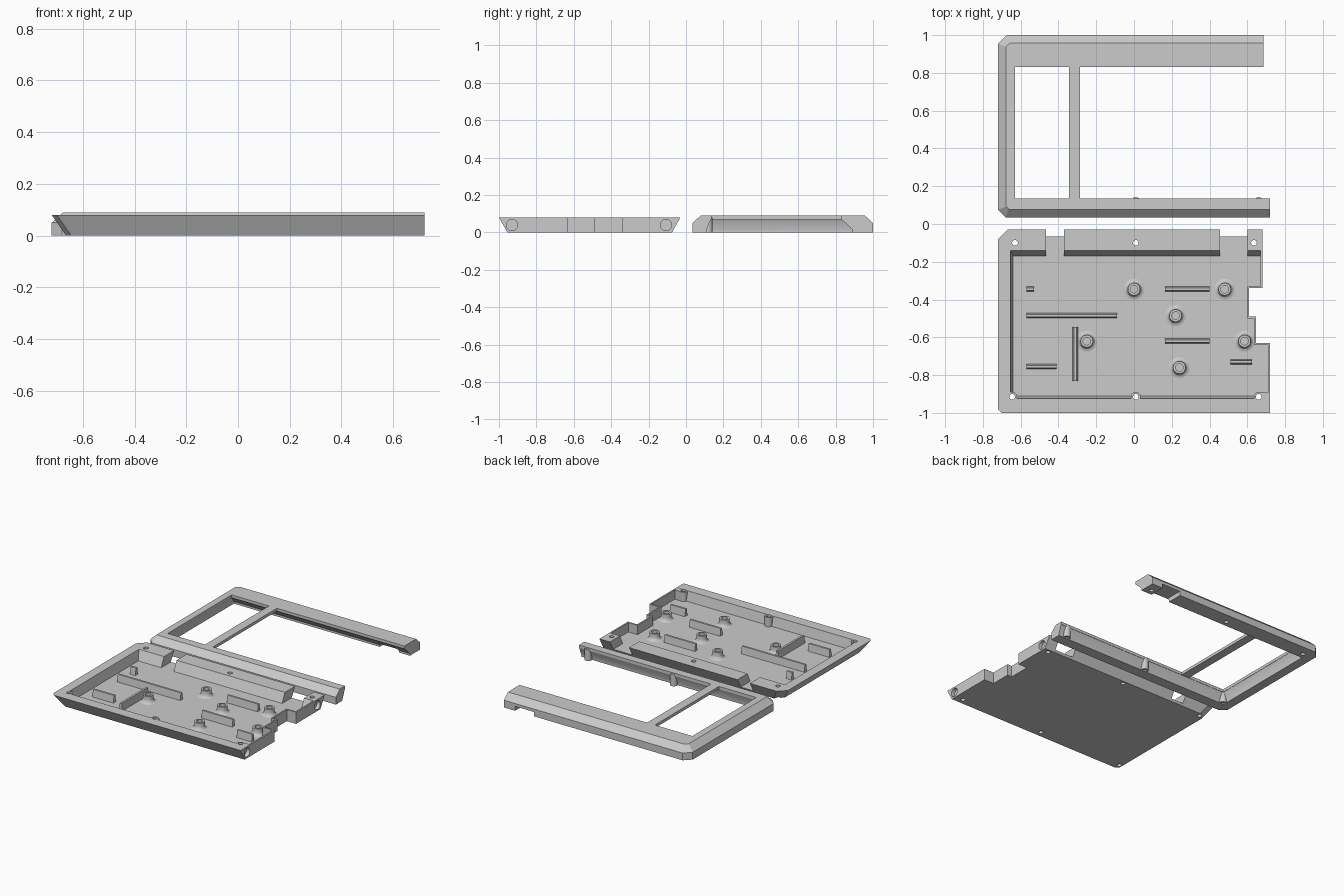
import bpy, bmesh, math
from mathutils import Matrix, Vector

cube = bpy.data.objects.get("Cube")
if cube:
    bpy.data.objects.remove(cube, do_unlink=True)

grey = bpy.data.materials.new("plain grey")
grey.use_nodes = True
colour = (0.6, 0.6, 0.6, 1)
grey.diffuse_color = colour
grey.node_tree.nodes["Principled BSDF"].inputs["Base Color"].default_value = colour


def make(name, bm):
    bmesh.ops.recalc_face_normals(bm, faces=bm.faces[:])
    mesh = bpy.data.meshes.new(name)
    bm.to_mesh(mesh)
    bm.free()
    mesh.materials.append(grey)
    obj = bpy.data.objects.new(name, mesh)
    bpy.context.collection.objects.link(obj)
    return obj


def loft(name, levels):
    """Solid through stacked outlines, given as (z, points)."""
    bm = bmesh.new()
    rings = [[bm.verts.new((x, y, z)) for x, y in pts] for z, pts in levels]
    n = len(rings[0])
    for a, b in zip(rings, rings[1:]):
        for i in range(n):
            j = (i + 1) % n
            bm.faces.new((a[i], a[j], b[j], b[i]))
    bm.faces.new(rings[0][::-1])
    bm.faces.new(rings[-1])
    return make(name, bm)


def rect(x0, x1, y0, y1):
    return [(x0, y0), (x1, y0), (x1, y1), (x0, y1)]


def box(name, x0, x1, y0, y1, z0, z1):
    r = rect(x0, x1, y0, y1)
    return loft(name, [(z0, r), (z1, r)])


def rod(name, centre, radius, length, along_x=False):
    bm = bmesh.new()
    m = Matrix.Translation(centre)
    if along_x:
        m = m @ Matrix.Rotation(math.pi / 2, 4, 'Y')
    bmesh.ops.create_cone(bm, cap_ends=True, segments=28, radius1=radius,
                          radius2=radius, depth=length, matrix=m)
    return make(name, bm)


def boolean(obj, tool, operation='DIFFERENCE'):
    """Apply one cut or join and discard the tool."""
    mod = obj.modifiers.new("shape", 'BOOLEAN')
    mod.object, mod.operation, mod.solver = tool, operation, 'EXACT'
    graph = bpy.context.evaluated_depsgraph_get()
    graph.update()
    mesh = bpy.data.meshes.new_from_object(obj.evaluated_get(graph))
    obj.modifiers.remove(mod)
    obj.data = mesh
    bpy.data.objects.remove(tool, do_unlink=True)


# Tray: body with undercut outer walls
H, FLOOR = 0.08, 0.015
right_steps = [(0.72, -0.63), (0.645, -0.63), (0.645, -0.49),
               (0.61, -0.49), (0.61, -0.34), (0.68, -0.34)]
top = ([(-0.70, -1), (0.72, -1)] + right_steps +
       [(0.68, -0.03), (-0.67, -0.03), (-0.72, -0.08), (-0.72, -0.98)])


def tuck(p):
    x, y = p
    dy = 0.045 if y < -0.9 else -0.045 if y > -0.1 else 0
    return (x + (0.055 if x < -0.6 else 0), y + dy)


tray = loft("tray", [(0, [tuck(p) for p in top]), (H, top)])

# Tray: cavity leaving a thin stepped wall on the left side of the model
t = 0.01
inner_steps = [(x - t, y + (t if i > 3 else -t))
               for i, (x, y) in enumerate(right_steps)]


def cavity(left, front, back):
    return [(left, front), (0.71, front)] + inner_steps + [(0.67, back), (left, back)]


boolean(tray, loft("cutter", [(FLOOR, cavity(-0.64, -0.91, -0.17)),
                              (H, cavity(-0.655, -0.925, -0.14)),
                              (H + 0.02, cavity(-0.655, -0.925, -0.14))]))

# Tray: hinge notches in the back rim
for x0, x1 in ((-0.465, -0.37), (0.455, 0.60)):
    boolean(tray, box("cutter", x0, x1, -0.18, 0, FLOOR, 0.2))

# Tray: bosses at the front screws, then screw and pin holes
boolean(tray, box("corner_block", 0.672, 0.715, -0.94, -0.893, 0.01, H - 0.001), 'UNION')
front_screws = [-0.645, 0.01, 0.66]
for x in front_screws:
    boolean(tray, rod("boss", (x, -0.915, 0.0445), 0.026, 0.069), 'UNION')
for x in front_screws:
    boolean(tray, rod("cutter", (x, -0.915, 0.04), 0.015, 0.2))
back_screws = [-0.63, 0.01, 0.635]
for x in back_screws:
    boolean(tray, rod("cutter", (x, -0.10, 0.04), 0.015, 0.2))
for x, y in ((0.72, -0.93), (0.68, -0.107)):
    boolean(tray, rod("cutter", (x, y, 0.04), 0.03, 0.05, True))

# Ribs standing on the tray floor, slightly tapered
ribs = [(-0.57, -0.53, -0.345), (0.165, 0.40, -0.345), (-0.57, -0.09, -0.485),
        (0.165, 0.40, -0.62), (0.51, 0.625, -0.73), (-0.57, -0.41, -0.755)]
rib_boxes = [(a, b, y - 0.014, y + 0.014) for a, b, y in ribs]
rib_boxes.append((-0.325, -0.297, -0.83, -0.545))
for i, (x0, x1, y0, y1) in enumerate(rib_boxes):
    dx, dy = (0, 0.007) if x1 - x0 > y1 - y0 else (0.007, 0)
    loft(f"rib_{i + 1}", [(0.012, rect(x0, x1, y0, y1)),
                          (0.065, rect(x0 + dx, x1 - dx, y0 + dy, y1 - dy))])

# Standoffs: turned posts with flared feet and screw holes
profile = [(0.055, FLOOR), (0.043, 0.019), (0.036, 0.027), (0.033, 0.038),
           (0.033, 0.062), (0.02, 0.062), (0.02, 0.025), (0, 0.025)]
spots = [(0, -0.345), (0.48, -0.345), (0.22, -0.485),
         (-0.25, -0.62), (0.585, -0.62), (0.24, -0.76)]
for i, (x, y) in enumerate(spots):
    bm = bmesh.new()
    vs = [bm.verts.new((r, 0, z)) for r, z in profile]
    es = [bm.edges.new(pair) for pair in zip(vs, vs[1:])]
    bmesh.ops.spin(bm, geom=vs + es, cent=(0, 0, 0), axis=(0, 0, 1),
                   angle=math.tau, steps=28)
    bmesh.ops.remove_doubles(bm, verts=bm.verts[:], dist=0.0001)
    post = make(f"standoff_{i + 1}", bm)
    post.data.transform(Matrix.Translation((x, y, 0)))

# Frame: bevelled outer body
def frame_outline(d):
    c = d * 0.4
    return [(-0.68 + c, 0.035 + d), (0.72, 0.035 + d), (0.72, 1 - d),
            (-0.675 + c, 1 - d), (-0.72 + d, 0.955 - c), (-0.72 + d, 0.075 + c)]


frame = loft("frame", [(0, frame_outline(0)), (0.05, frame_outline(0)),
                       (0.09, frame_outline(0.043))])

# Frame: hollow underside, two window openings, open end
low = rect(-0.655, 1, 0.11, 0.89)
boolean(frame, loft("cutter", [(-0.1, low), (0.015, low),
                               (0.07, rect(-0.632, 1, 0.133, 0.832))]))
boolean(frame, box("cutter", -0.63, -0.345, 0.135, 0.83, -0.1, 0.2))
boolean(frame, box("cutter", -0.285, 1, 0.135, 0.83, -0.1, 0.2))
boolean(frame, box("cutter", 0.685, 1, 0.5, 1.1, -0.1, 0.2))
# Frame: hinge notch and screw holes under the back bar
boolean(frame, box("cutter", 0.455, 0.60, 0.8, 1.1, -0.1, 0.03))
for x in back_screws:
    boolean(frame, rod("cutter", (x, 0.93, 0), 0.015, 0.08))

# Screw pegs under the front bar of the frame
for i, x in enumerate(front_screws):
    peg = rod(f"peg_{i + 1}", (x, 0.118, 0.04), 0.024, 0.08)
    boolean(peg, rod("cutter", (x, 0.118, 0), 0.013, 0.1))

# Smooth shading with crisp edges
bpy.ops.object.select_all(action='DESELECT')
for obj in bpy.context.collection.objects:
    if obj.type == 'MESH' and grey.name in obj.data.materials:
        obj.select_set(True)
        bpy.context.view_layer.objects.active = obj
bpy.ops.object.shade_smooth_by_angle(angle=math.radians(30))
